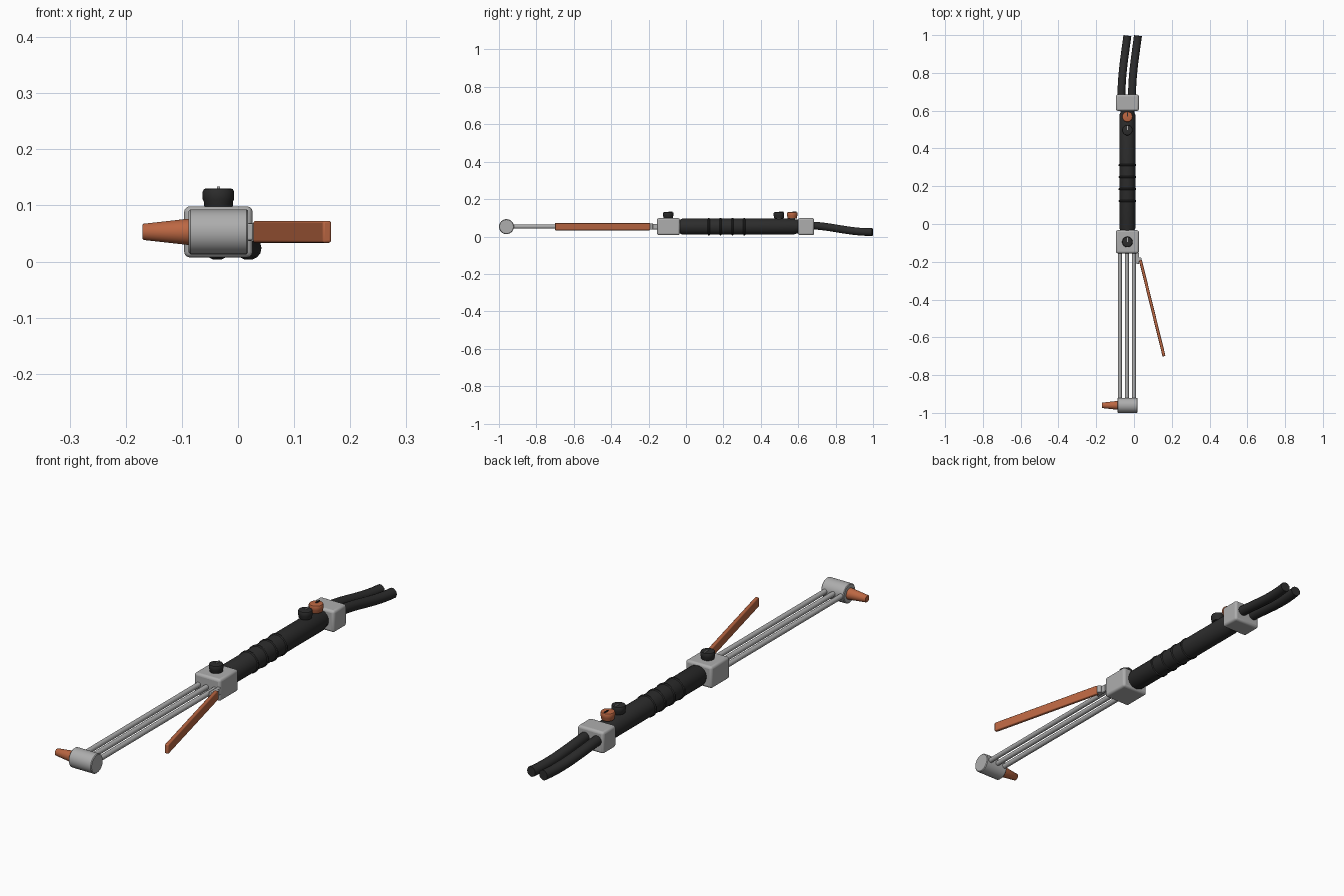
import bpy, math
from mathutils import Vector

if "Cube" in bpy.data.objects:
    bpy.data.objects.remove(bpy.data.objects["Cube"])

CX, CZ = -0.035, 0.053


def material(name, rgb):
    m = bpy.data.materials.new(name)
    m.diffuse_color = (*rgb, 1)
    m.use_nodes = True
    m.node_tree.nodes["Principled BSDF"].inputs["Base Color"].default_value = m.diffuse_color
    return m


STEEL = material("brushed_steel", (0.42, 0.42, 0.42))
RUBBER = material("black_rubber", (0.025, 0.025, 0.025))
COPPER = material("copper_orange", (0.50, 0.135, 0.055))


def finish(ob, name, mat):
    ob.name = name
    ob.data.materials.clear()
    ob.data.materials.append(mat)
    bpy.ops.object.select_all(action='DESELECT')
    ob.select_set(True)
    bpy.context.view_layer.objects.active = ob
    bpy.ops.object.shade_smooth_by_angle(angle=math.radians(40))
    return ob


def box(name, loc, size, mat, bevel=0.0, rot=0.0):
    bpy.ops.mesh.primitive_cube_add(size=1, location=loc)
    ob = bpy.context.object
    ob.scale = size
    bpy.ops.object.transform_apply(location=False, rotation=False, scale=True)
    ob.rotation_euler.z = rot
    if bevel:
        mod = ob.modifiers.new("rounded_edges", 'BEVEL')
        mod.width, mod.segments = bevel, 3
    return finish(ob, name, mat)


def lathe(name, origin, axis, profile, mat, n=32):
    """Revolve (distance, radius) pairs about an axis and cap both ends."""
    q = Vector(axis).to_track_quat('Z', 'Y')
    verts, faces = [], []
    for d, r in profile:
        for i in range(n):
            a = 2 * math.pi * i / n
            verts.append(Vector(origin) + q @ Vector((r * math.cos(a), r * math.sin(a), d)))
    for k in range(len(profile) - 1):
        for i in range(n):
            j = (i + 1) % n
            faces.append((k * n + i, k * n + j, (k + 1) * n + j, (k + 1) * n + i))
    last = (len(profile) - 1) * n
    faces.append(tuple(reversed(range(n))))
    faces.append(tuple(range(last, last + n)))
    me = bpy.data.meshes.new(name)
    me.from_pydata(verts, [], faces)
    ob = bpy.data.objects.new(name, me)
    bpy.context.collection.objects.link(ob)
    return finish(ob, name, mat)


# Rounded metal blocks at both ends of the grip
box("front_block", (CX, -0.094, CZ), (0.122, 0.122, 0.091), STEEL, 0.01)
box("rear_block", (CX, 0.642, CZ), (0.122, 0.086, 0.091), STEEL, 0.01)

# Grip with four raised rings
lathe("grip", (CX, 0, CZ), (0, 1, 0),
      [(-0.05, 0.037), (-0.033, 0.037), (-0.02, 0.043), (0.575, 0.043),
       (0.59, 0.037), (0.61, 0.037)], RUBBER)
for y in (0.122, 0.185, 0.249, 0.312):
    lathe("grip_ring", (CX, y, CZ), (0, 1, 0),
          [(-0.007, 0.042), (-0.003, 0.0465), (0.003, 0.0465), (0.007, 0.042)], RUBBER)

# Gas tubes from the block to the head
for x in (-0.075, -0.038, 0.0):
    lathe("gas_tube", (x, -0.95, CZ), (0, 1, 0), [(0, 0.0105), (0.82, 0.0105)], STEEL, 20)

# Cutting head and tapered nozzle
lathe("head", (-0.088, -0.96, CZ), (1, 0, 0),
      [(0, 0.037), (0.003, 0.04), (0.103, 0.04), (0.106, 0.037)], STEEL, 40)
lathe("nozzle", (-0.08, -0.96, CZ), (-1, 0, 0),
      [(0, 0.024), (0.012, 0.023), (0.088, 0.0145), (0.09, 0.0125)], COPPER)

# Lever and its hinge
a, b = Vector((0.034, -0.192)), Vector((0.159, -0.70))
d = b - a
mid = (a + b) / 2
box("lever", (mid.x, mid.y, CZ), (0.016, d.length, 0.039), COPPER, 0.004,
    math.atan2(d.y, d.x) + math.pi / 2)
box("lever_hinge", (0.02, -0.182, CZ), (0.014, 0.06, 0.03), STEEL, 0.003)
lathe("hinge_pin", (0.03, -0.187, CZ - 0.016), (0, 0, 1), [(0, 0.011), (0.032, 0.011)], STEEL, 20)

# Valve knobs with stems and pointers
for name, y, mat, pointer in (("front_knob", -0.095, RUBBER, STEEL),
                              ("rear_knob", 0.497, RUBBER, STEEL),
                              ("rear_copper_knob", 0.568, COPPER, RUBBER)):
    lathe(name + "_stem", (CX, y, 0.085), (0, 0, 1), [(0, 0.014), (0.02, 0.014)], STEEL, 20)
    lathe(name, (CX, y, 0.097), (0, 0, 1),
          [(0, 0.024), (0.003, 0.026), (0.010, 0.026), (0.014, 0.028), (0.028, 0.028),
           (0.032, 0.026), (0.033, 0.023)], mat)
    box(name + "_pointer", (CX, y + 0.012, 0.131), (0.005, 0.022, 0.006), pointer)

# Twin hoses curving away from the rear block
for x in (-0.066, -0.010):
    cu = bpy.data.curves.new("hose", 'CURVE')
    cu.dimensions = '3D'
    cu.bevel_depth, cu.bevel_resolution, cu.resolution_u = 0.021, 5, 10
    cu.use_fill_caps = True
    sp = cu.splines.new('BEZIER')
    sp.bezier_points.add(1)
    pts = (((x, 0.66, 0.060), (x, 0.56, 0.060), (x - 0.002, 0.78, 0.056)),
           ((x + 0.031, 0.997, 0.024), (x + 0.014, 0.87, 0.022), (x + 0.045, 1.1, 0.026)))
    for p, (co, left, right) in zip(sp.bezier_points, pts):
        p.handle_left_type = p.handle_right_type = 'FREE'
        p.co, p.handle_left, p.handle_right = co, left, right
    ob = bpy.data.objects.new("hose", cu)
    bpy.context.collection.objects.link(ob)
    bpy.ops.object.select_all(action='DESELECT')
    ob.select_set(True)
    bpy.context.view_layer.objects.active = ob
    bpy.ops.object.convert(target='MESH')
    finish(bpy.context.object, "hose", RUBBER)
